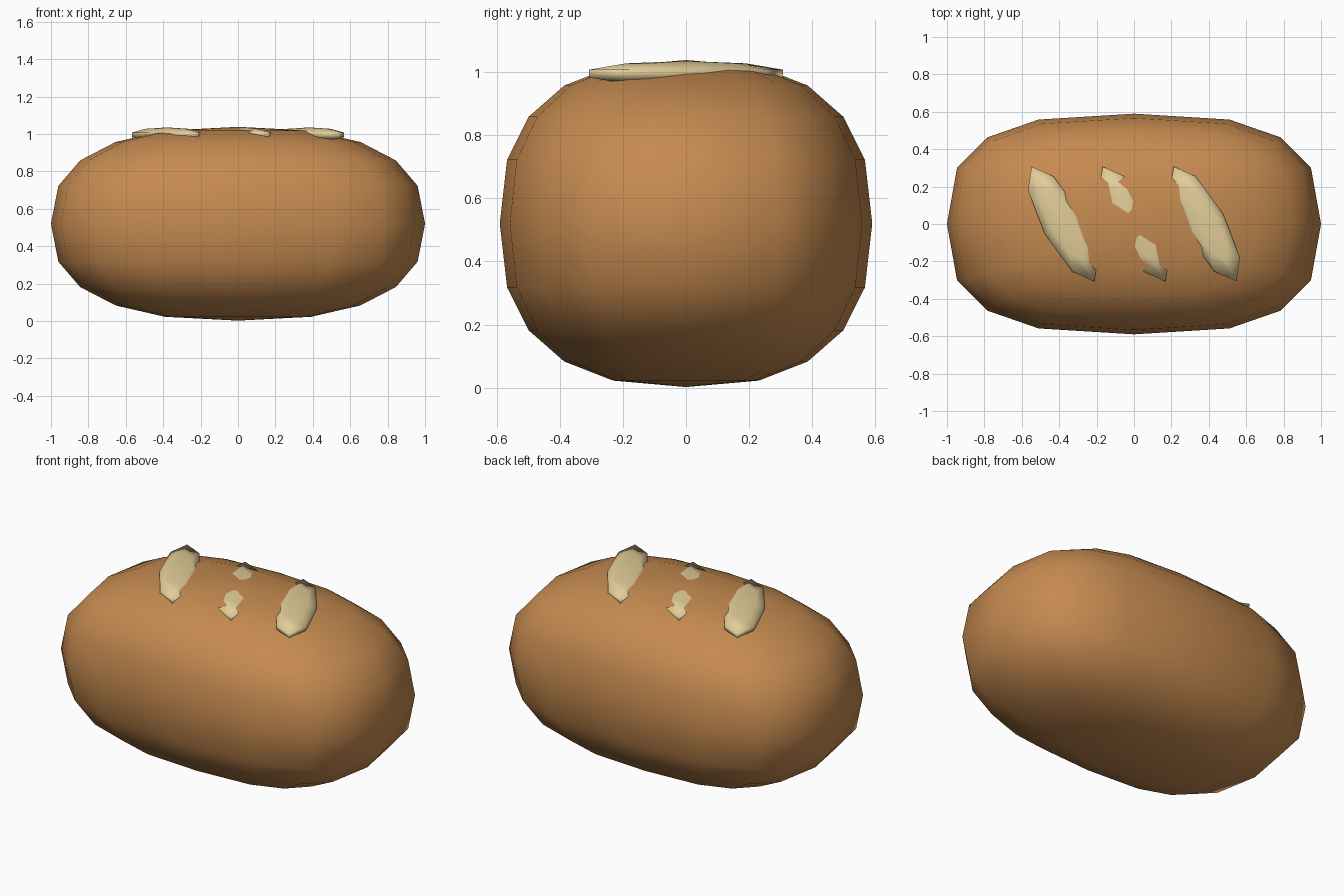
import bpy, bmesh, math

if "Cube" in bpy.data.objects:
    bpy.data.objects.remove(bpy.data.objects["Cube"])


def material(name, rgb):
    m = bpy.data.materials.new(name)
    m.diffuse_color = (*rgb, 1.0)
    m.use_nodes = True
    m.node_tree.nodes["Principled BSDF"].inputs["Base Color"].default_value = m.diffuse_color
    return m


def power(v, e):
    return math.copysign(abs(v) ** e, v) if abs(v) > 1e-6 else 0.0


def rounded_form(name, mat, segments, rings, size, round_exp=1.0, profile_exp=1.0):
    """Sphere pushed towards a box: exponents under 1 make it fuller."""
    bm = bmesh.new()
    bmesh.ops.create_uvsphere(bm, u_segments=segments, v_segments=rings, radius=1)
    for v in bm.verts:
        r = math.hypot(v.co.x, v.co.y)
        a = math.atan2(v.co.y, v.co.x)
        rr = power(r, profile_exp)
        v.co = (size[0] * rr * power(math.cos(a), round_exp),
                size[1] * rr * power(math.sin(a), round_exp),
                size[2] * power(v.co.z, profile_exp))
    for f in bm.faces:
        f.smooth = True
    mesh = bpy.data.meshes.new(name)
    bm.to_mesh(mesh)
    bm.free()
    mesh.materials.append(mat)
    ob = bpy.data.objects.new(name, mesh)
    bpy.context.collection.objects.link(ob)
    return ob


crust = material("brown crust", (0.56, 0.255, 0.08))
pale = material("pale crumb", (0.76, 0.61, 0.32))

# Loaf body
loaf = rounded_form("loaf", crust, 16, 10, (1.0, 0.59, 0.518), 0.7, 0.8)
loaf.location.z = 0.52

# Three slanted score marks, mostly sunk into the top
for i, x in enumerate((-0.38, 0.0, 0.38)):
    score = rounded_form(f"score_mark_{i + 1}", pale, 8, 5, (0.116, 0.368, 0.04))
    score.location = (x, 0, 0.995)
    score.rotation_euler.z = 0.5
